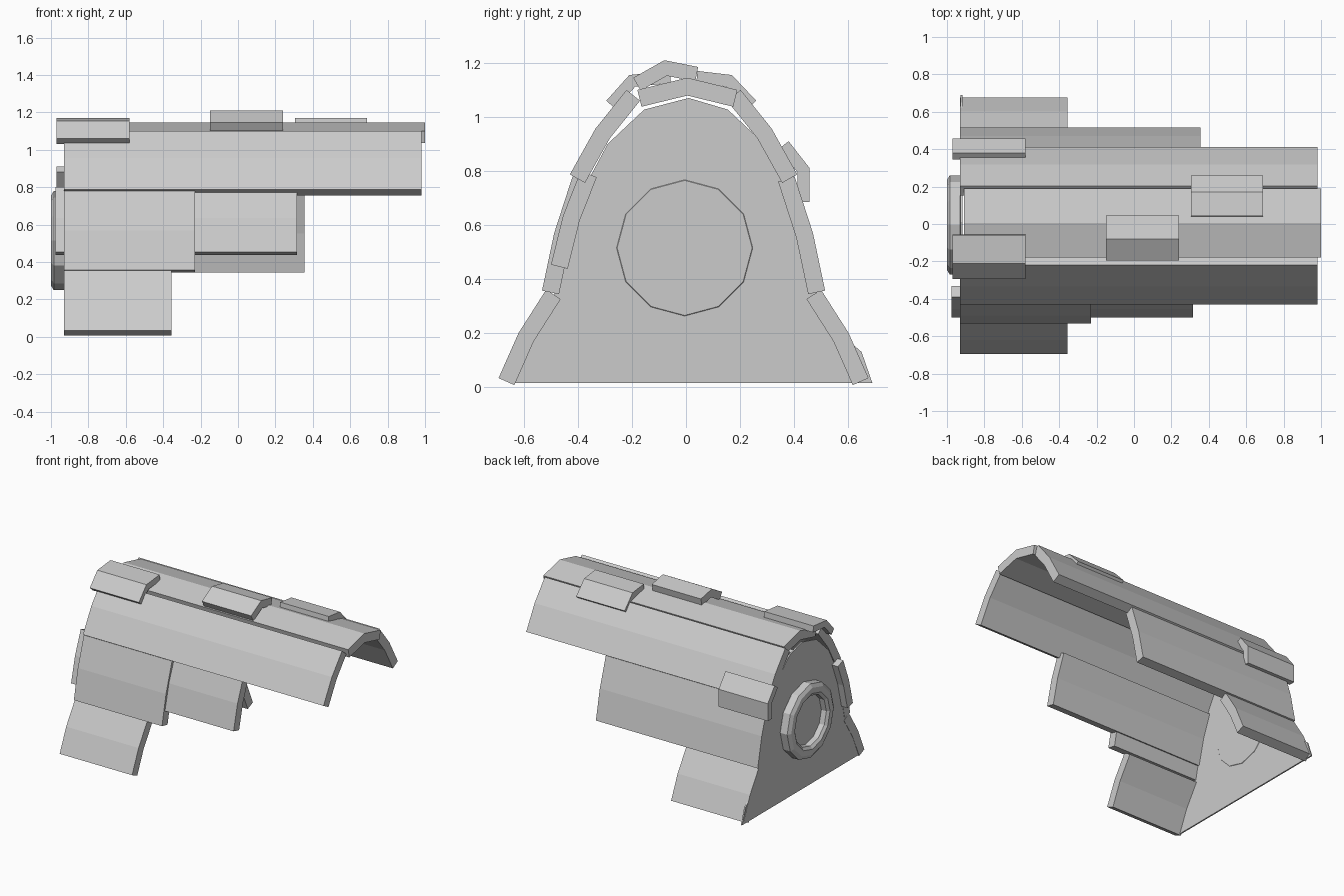
import bpy, bmesh, math
from mathutils import Vector

if "Cube" in bpy.data.objects:
    bpy.data.objects.remove(bpy.data.objects["Cube"])


def make_object(name, bm):
    bmesh.ops.recalc_face_normals(bm, faces=bm.faces[:])
    me = bpy.data.meshes.new(name)
    bm.to_mesh(me)
    bm.free()
    ob = bpy.data.objects.new(name, me)
    bpy.context.collection.objects.link(ob)
    return ob


def extrude_x(name, profile, x0, x1):
    """Closed (y, z) profile extruded along x."""
    bm = bmesh.new()
    a = [bm.verts.new((x0, y, z)) for y, z in profile]
    b = [bm.verts.new((x1, y, z)) for y, z in profile]
    n = len(profile)
    for i in range(n):
        j = (i + 1) % n
        bm.faces.new((a[i], a[j], b[j], b[i]))
    if n == 6:  # bent plate: split the end caps at the bend
        for v in (a, b):
            bm.faces.new((v[0], v[1], v[4], v[5]))
            bm.faces.new((v[1], v[2], v[3], v[4]))
    else:
        bm.faces.new(a)
        bm.faces.new(b)
    return make_object(name, bm)


def bent(points, t):
    """Profile of a plate of thickness t, bent once, inside its outer line."""
    p = [Vector(q) for q in points]
    n = [Vector((d.y, -d.x)).normalized() for d in (p[1] - p[0], p[2] - p[1])]
    mid = (n[0] + n[1]) * t / (1 + n[0].dot(n[1]))
    return p + [p[2] + n[1] * t, p[1] + mid, p[0] + n[0] * t]


# Side plates, mirrored front to back: end x at the front, end x at the back
T = 0.064
AXIS = -0.01
for name, x_front, x_back, outer in (
        ("upper_plate", 0.98, 0.98, [(0.21, 1.10), (0.325, 0.957), (0.42, 0.787)]),
        ("middle_plate", -0.23, 0.355, [(0.41, 0.78), (0.478, 0.57), (0.523, 0.357)]),
        ("lower_plate", -0.355, -0.355, [(0.508, 0.36), (0.61, 0.20), (0.684, 0.033)])):
    prof = bent(outer, T)
    extrude_x("back_" + name, [(y + AXIS + 0.002, z) for y, z in prof], -0.93, x_back)
    extrude_x("front_" + name, [(AXIS - y, z) for y, z in prof], -0.93, x_front)

# Ridge, the plate behind the front and the loose patches
for name, x0, length, t, outer in (
        ("ridge_plate", -0.91, 1.91, T, [(-0.18, 1.10), (0.005, 1.145), (0.19, 1.10)]),
        ("front_inner_plate", -0.975, 1.29, T, [(-0.50, 0.453), (-0.455, 0.635), (-0.39, 0.80)]),
        ("ridge_patch", -0.15, 0.39, 0.055, [(-0.195, 1.145), (-0.08, 1.21), (0.045, 1.185)]),
        ("back_top_patch", 0.305, 0.385, 0.045, [(0.043, 1.17), (0.17, 1.155), (0.26, 1.06)]),
        ("front_top_patch", -0.97, 0.39, 0.045, [(-0.295, 1.06), (-0.21, 1.155), (-0.06, 1.17)]),
        ("back_side_patch", -0.97, 0.39, 0.045, [(0.38, 0.91), (0.458, 0.81), (0.458, 0.685)])):
    extrude_x(name, bent(outer, t), x0, x0 + length)

# End wall under the arch: half outline mirrored, with a wider back foot
half = [(0.58, 0.19), (0.485, 0.35), (0.435, 0.57), (0.365, 0.76), (0.29, 0.90), (0.155, 1.027)]
wall = [(-0.64, 0.015)] + [(-y, z) for y, z in half] + [(0.01, 1.07)] + half[::-1]
wall += [(0.65, 0.13), (0.69, 0.015)]
extrude_x("end_wall", wall, -0.928, -0.918)

# Round window: rim turned about the x axis, with a recessed pane
SIDES = 12
rim = [(-0.916, 0.25), (-0.93, 0.265), (-0.985, 0.265), (-1.0, 0.24),
       (-1.0, 0.20), (-0.985, 0.18), (-0.945, 0.18)]
bm = bmesh.new()
angles = [2 * math.pi * k / SIDES for k in range(SIDES)]
rings = [[bm.verts.new((x, r * math.cos(a) - 0.005, r * math.sin(a) + 0.515)) for a in angles]
         for x, r in rim]
for p, q in zip(rings, rings[1:]):
    for k in range(SIDES):
        m = (k + 1) % SIDES
        bm.faces.new((p[k], p[m], q[m], q[k]))
bm.faces.new(rings[0])
bm.faces.new(rings[-1])
make_object("round_window", bm)
